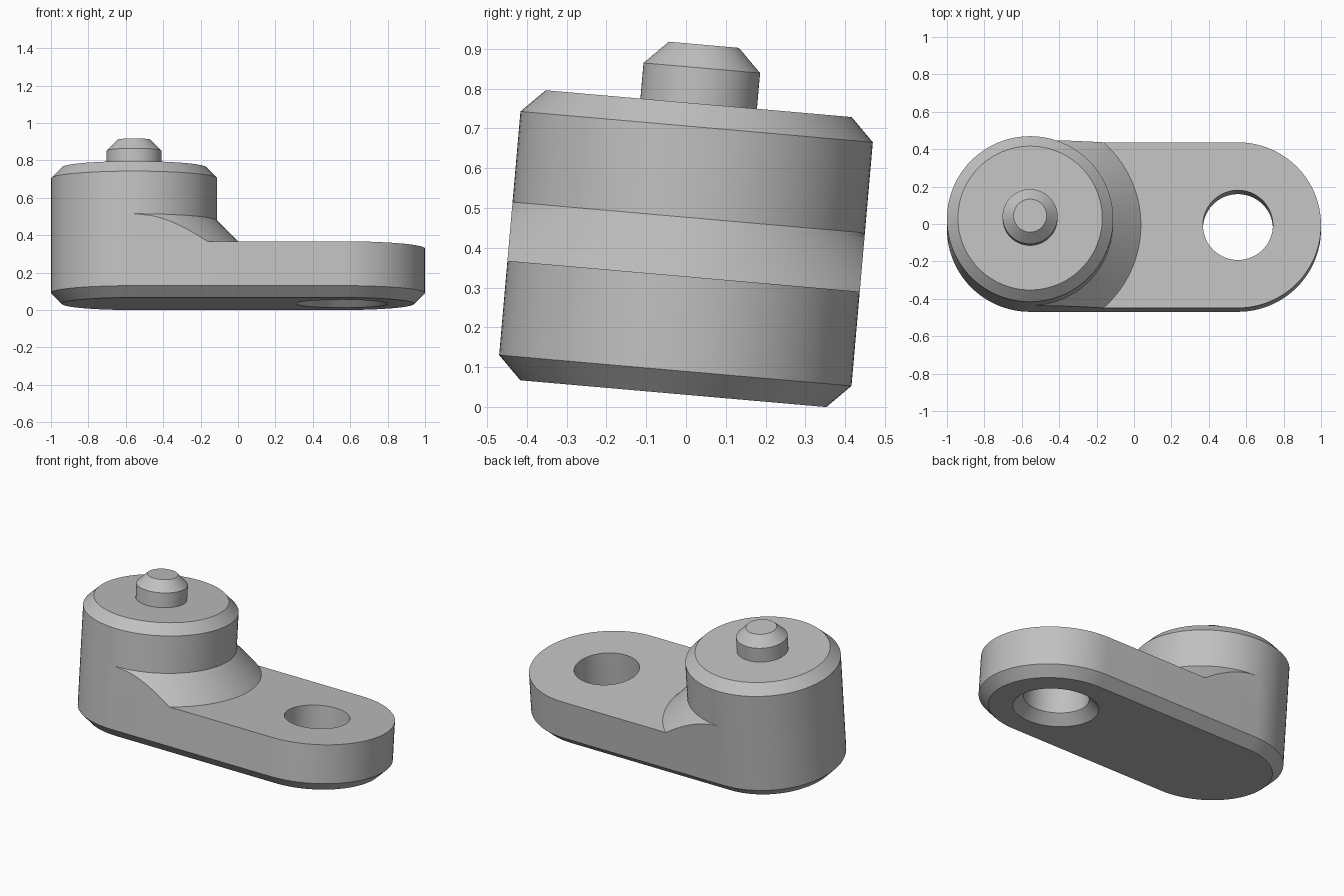
import bpy, bmesh
from math import sin, cos, asin, pi, radians
from mathutils import Matrix

if "Cube" in bpy.data.objects:
    bpy.data.objects.remove(bpy.data.objects["Cube"], do_unlink=True)

R = 0.4444            # radius of plate ends and boss
CX = 1 - R            # distance of the end centres from the middle
C = 0.0585            # chamfer size
PLATE_H = 0.2963
COLLAR_H = 0.4444
BOSS_H = 0.7315
PIN_R, PIN_H = 0.147, 0.88
HOLE_R = 0.187
SEG = 96
TILT = Matrix.Translation((0, -0.0319, (R - C) * sin(radians(5)))) @ Matrix.Rotation(radians(-5), 4, 'X')

grey = bpy.data.materials.new("plain_grey")
grey.use_nodes = True
colour = (0.53, 0.53, 0.53, 1)
grey.diffuse_color = colour
grey.node_tree.nodes["Principled BSDF"].inputs["Base Color"].default_value = colour


def loft(name, rings):
    """Skin a stack of closed rings and cap both ends."""
    bm = bmesh.new()
    loops = [[bm.verts.new(p) for p in ring] for ring in rings]
    n = len(loops[0])
    for low, high in zip(loops, loops[1:]):
        for i in range(n):
            j = (i + 1) % n
            bm.faces.new((low[i], low[j], high[j], high[i]))
    bm.faces.new(loops[0][::-1])
    bm.faces.new(loops[-1])
    bmesh.ops.remove_doubles(bm, verts=bm.verts, dist=1e-5)
    bmesh.ops.recalc_face_normals(bm, faces=bm.faces)
    mesh = bpy.data.meshes.new(name)
    bm.to_mesh(mesh)
    bm.free()
    mesh.materials.append(grey)
    obj = bpy.data.objects.new(name, mesh)
    bpy.context.collection.objects.link(obj)
    return obj


def circle(x, r, z):
    return [(x + r * cos(2 * pi * i / SEG), r * sin(2 * pi * i / SEG), z) for i in range(SEG)]


def slot(r, z):
    half = SEG // 2
    right = [(CX + r * sin(pi * i / half), -r * cos(pi * i / half), z) for i in range(half + 1)]
    return right + [(-x, -y, z) for x, y, z in right]


def turned(name, x, profile):
    return loft(name, [circle(x, r, z) for r, z in profile])


def collar_ring(t):
    """Cone section at height fraction t, trimmed to the plate width."""
    r = R + (COLLAR_H - PLATE_H) * (1 - t)
    z = PLATE_H + (COLLAR_H - PLATE_H) * t
    a = asin(min(1, R / r))
    arc = [(-CX + r * cos(a * k / 24), r * sin(a * k / 24), z) for k in range(-24, 25)]
    return [(-CX, -R, z)] + arc + [(-CX, R, z)]


# Plate with rounded ends and a chamfered underside
plate = loft("base_plate", [slot(R - C, 0), slot(R, C), slot(R, PLATE_H)])

# Through hole, countersunk from below
cutter = turned("hole_cutter", CX, [(HOLE_R + 2 * C, -C), (HOLE_R, C), (HOLE_R, PLATE_H + C)])
cutter.hide_render = True
cut = plate.modifiers.new("hole", 'BOOLEAN')
cut.operation = 'DIFFERENCE'
cut.solver = 'EXACT'
cut.object = cutter
bpy.context.view_layer.objects.active = plate
bpy.ops.object.modifier_apply(modifier=cut.name)
bpy.data.objects.remove(cutter, do_unlink=True)

# Boss, sloping collar at its foot, and locating pin on top
boss = turned("boss", -CX, [(R, PLATE_H), (R, BOSS_H - C), (R - C, BOSS_H)])
collar = loft("boss_collar", [collar_ring(k / 16) for k in range(17)])
pin = turned("top_pin", -CX, [(PIN_R, BOSS_H), (PIN_R, PIN_H - C), (PIN_R - C, PIN_H)])

# Tilt the assembly and smooth the round walls
bpy.ops.object.select_all(action='DESELECT')
for part in (plate, boss, collar, pin):
    part.matrix_world = TILT
    part.select_set(True)
bpy.ops.object.shade_smooth_by_angle(angle=radians(30))
